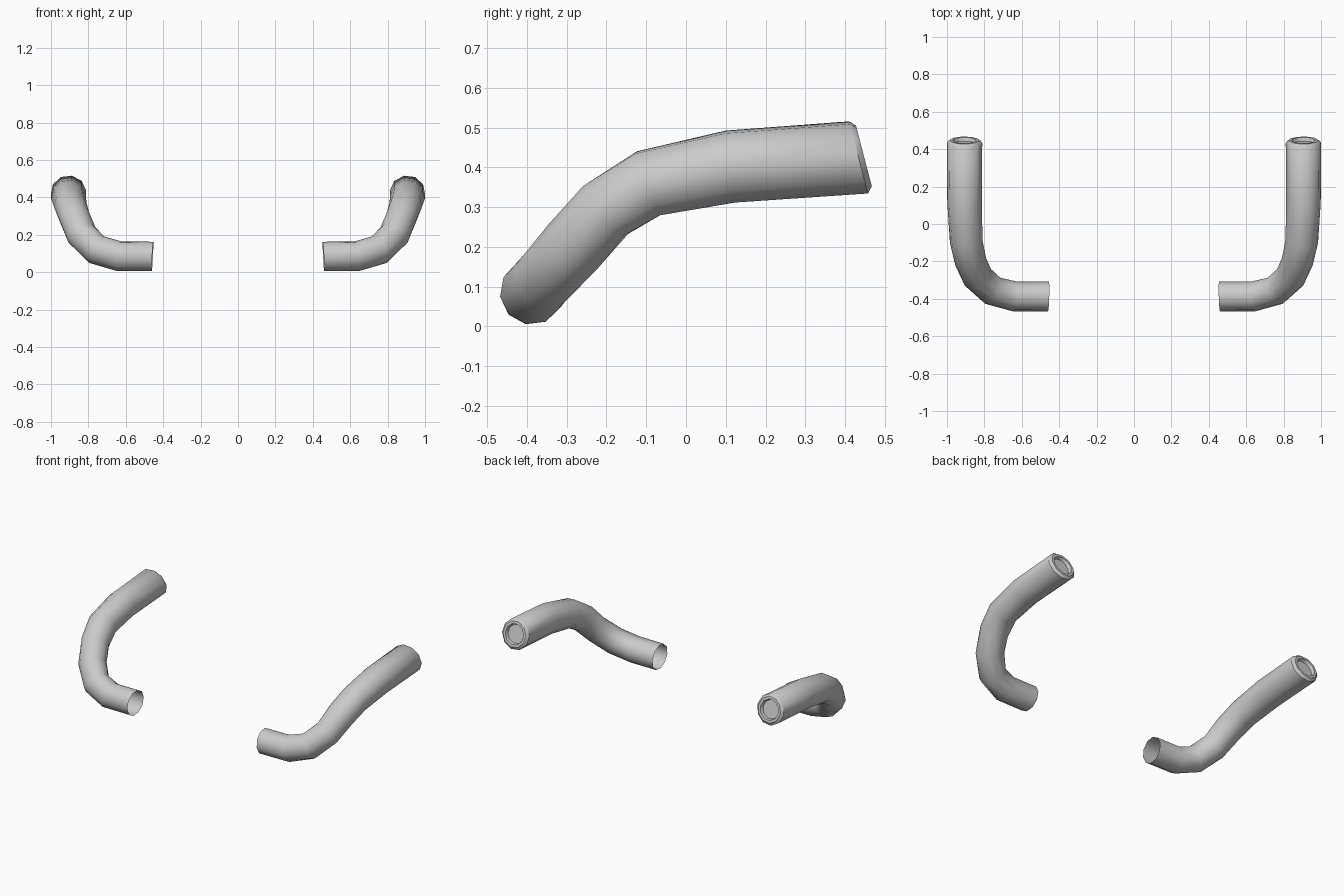
import bpy, bmesh, math
from mathutils import Vector

cube = bpy.data.objects.get("Cube")
if cube:
    bpy.data.objects.remove(cube)

SIDES = 10
PHASE = math.radians(-7)

# One plain grey metal
metal = bpy.data.materials.new("grey metal")
metal.use_nodes = True
grey = (0.6, 0.6, 0.6, 1)
metal.diffuse_color = grey
metal.node_tree.nodes["Principled BSDF"].inputs["Base Color"].default_value = grey

# Pipe centreline and radius, from the open inner end to the capped rear end
PATH = [
    ((0.457, -0.388, 0.084), 0.080),
    ((0.635, -0.388, 0.085), 0.081),
    ((0.755, -0.357, 0.120), 0.081),
    ((0.835, -0.285, 0.200), 0.083),
    ((0.873, -0.202, 0.293), 0.085),
    ((0.897, -0.094, 0.360), 0.088),
    ((0.906, 0.112, 0.402), 0.093),
    ((0.906, 0.434, 0.425), 0.0955),
]
START_DIR = Vector((1, 0.03, 0.05)).normalized()
END_DIR = Vector((0, 0.967, 0.253)).normalized()
# Chamfered lip and shallow recess of the rear end: offset along the end, radius
LIP = [(0.014, 0.080), (0.014, 0.064), (-0.006, 0.058)]


def add_ring(bm, centre, direction, radius):
    side = direction.cross(Vector((0, 0, 1))).normalized()
    up = side.cross(direction)
    angles = [PHASE + math.tau * i / SIDES for i in range(SIDES)]
    return [bm.verts.new(centre + radius * (side * math.cos(a) + up * math.sin(a)))
            for a in angles]


def build_pipe(name, mirror):
    bm = bmesh.new()
    points = [Vector(p) for p, _ in PATH]
    rings = []
    for i, (_, radius) in enumerate(PATH):
        if i == 0:
            direction = START_DIR
        elif i == len(PATH) - 1:
            direction = END_DIR
        else:
            direction = ((points[i] - points[i - 1]).normalized()
                         + (points[i + 1] - points[i]).normalized()).normalized()
        rings.append(add_ring(bm, points[i], direction, radius))
    for offset, radius in LIP:
        rings.append(add_ring(bm, points[-1] + END_DIR * offset, END_DIR, radius))

    # Skin between neighbouring rings, then the recessed end disc
    for a, b in zip(rings, rings[1:]):
        for i in range(SIDES):
            j = (i + 1) % SIDES
            bm.faces.new((a[i], b[i], b[j], a[j]))
    bm.faces.new(list(reversed(rings[-1])))

    if mirror:
        for v in bm.verts:
            v.co.x = -v.co.x
    bmesh.ops.recalc_face_normals(bm, faces=bm.faces)

    mesh = bpy.data.meshes.new(name)
    bm.to_mesh(mesh)
    bm.free()
    mesh.materials.append(metal)
    obj = bpy.data.objects.new(name, mesh)
    bpy.context.collection.objects.link(obj)
    bpy.ops.object.select_all(action="DESELECT")
    obj.select_set(True)
    bpy.context.view_layer.objects.active = obj
    bpy.ops.object.shade_smooth_by_angle(angle=math.radians(40))


build_pipe("left_pipe", False)
build_pipe("right_pipe", True)
